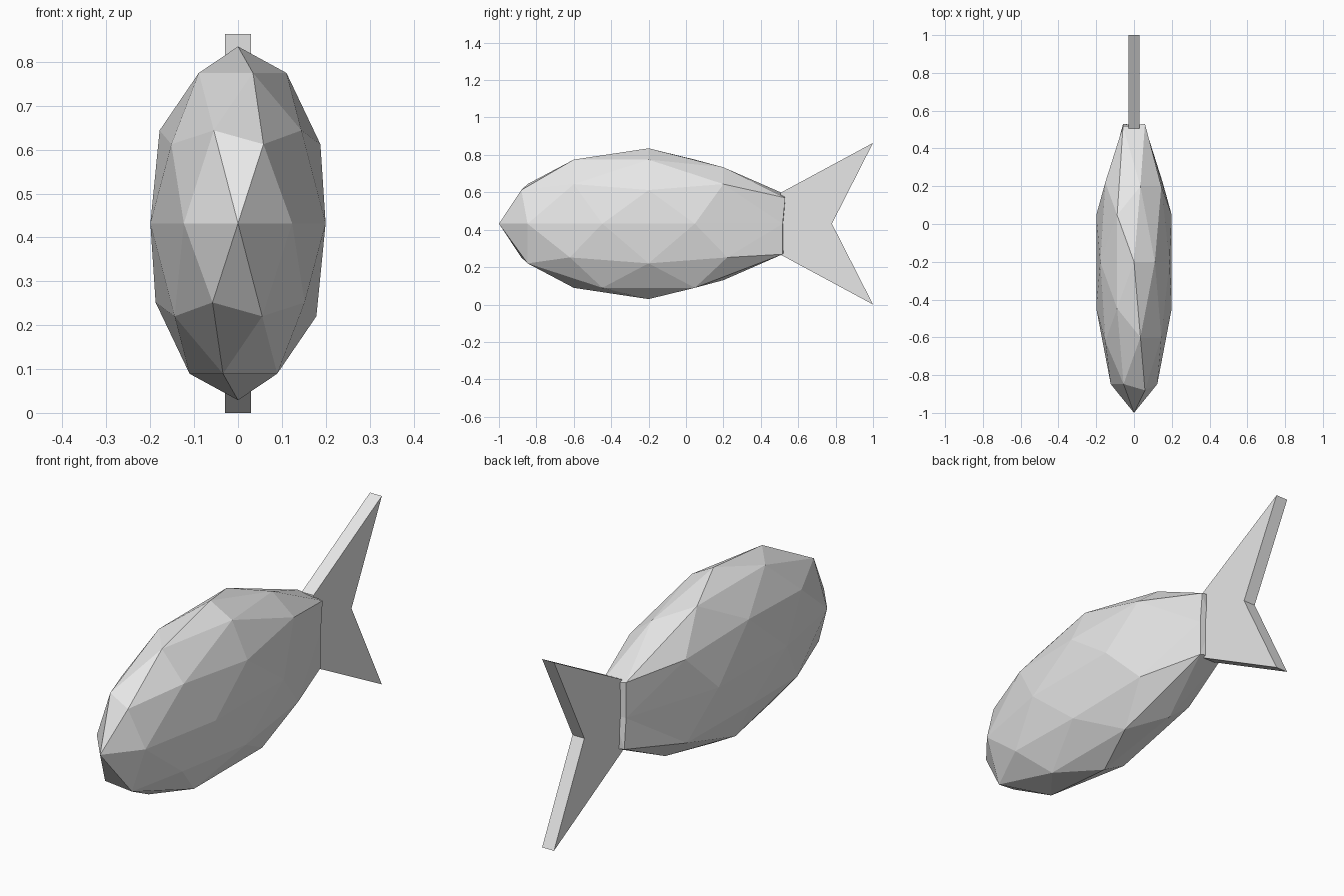
import bpy
import bmesh
from math import copysign
from mathutils import Vector

cube = bpy.data.objects.get("Cube")
if cube:
    bpy.data.objects.remove(cube, do_unlink=True)

grey = bpy.data.materials.new("light_grey")
grey.use_nodes = True
grey.diffuse_color = (0.8, 0.8, 0.8, 1)
grey.node_tree.nodes["Principled BSDF"].inputs["Base Color"].default_value = (0.8, 0.8, 0.8, 1)


def add_object(name, bm):
    bmesh.ops.recalc_face_normals(bm, faces=bm.faces)
    mesh = bpy.data.meshes.new(name)
    bm.to_mesh(mesh)
    bm.free()
    mesh.materials.append(grey)
    obj = bpy.data.objects.new(name, mesh)
    bpy.context.collection.objects.link(obj)
    return obj


MID_Z = 0.432

# Body: stretched faceted sphere with a pinched, flattened rear end
bm = bmesh.new()
bmesh.ops.create_icosphere(bm, subdivisions=2, radius=1)
for v in bm.verts:
    x, y, z = v.co
    v.co = Vector((x * 0.21, y * 0.8 - 0.2, z * 0.403))
    if v.co.y > 0.55:
        v.co.y = 0.52
    elif v.co.y > 0.4:
        v.co.x = copysign(0.058, v.co.x)
        v.co.y = 0.517 + (v.co.y - 0.447) * 0.4
        v.co.z *= 0.77
    elif v.co.y > 0.15 and abs(v.co.z) > 0.3:
        v.co.z *= 0.88
    v.co.z += MID_Z
add_object("body", bm)

# Tail fin: forked flat profile with thickness
bm = bmesh.new()
outline = [(0.505, 0.597), (1, 0.864), (0.78, MID_Z), (1, 0), (0.505, 0.267)]
face = bm.faces.new([bm.verts.new((-0.03, y, z)) for y, z in outline])
result = bmesh.ops.extrude_face_region(bm, geom=[face], use_keep_orig=True)
side = [g for g in result["geom"] if isinstance(g, bmesh.types.BMVert)]
bmesh.ops.translate(bm, verts=side, vec=(0.06, 0, 0))
add_object("tail_fin", bm)
